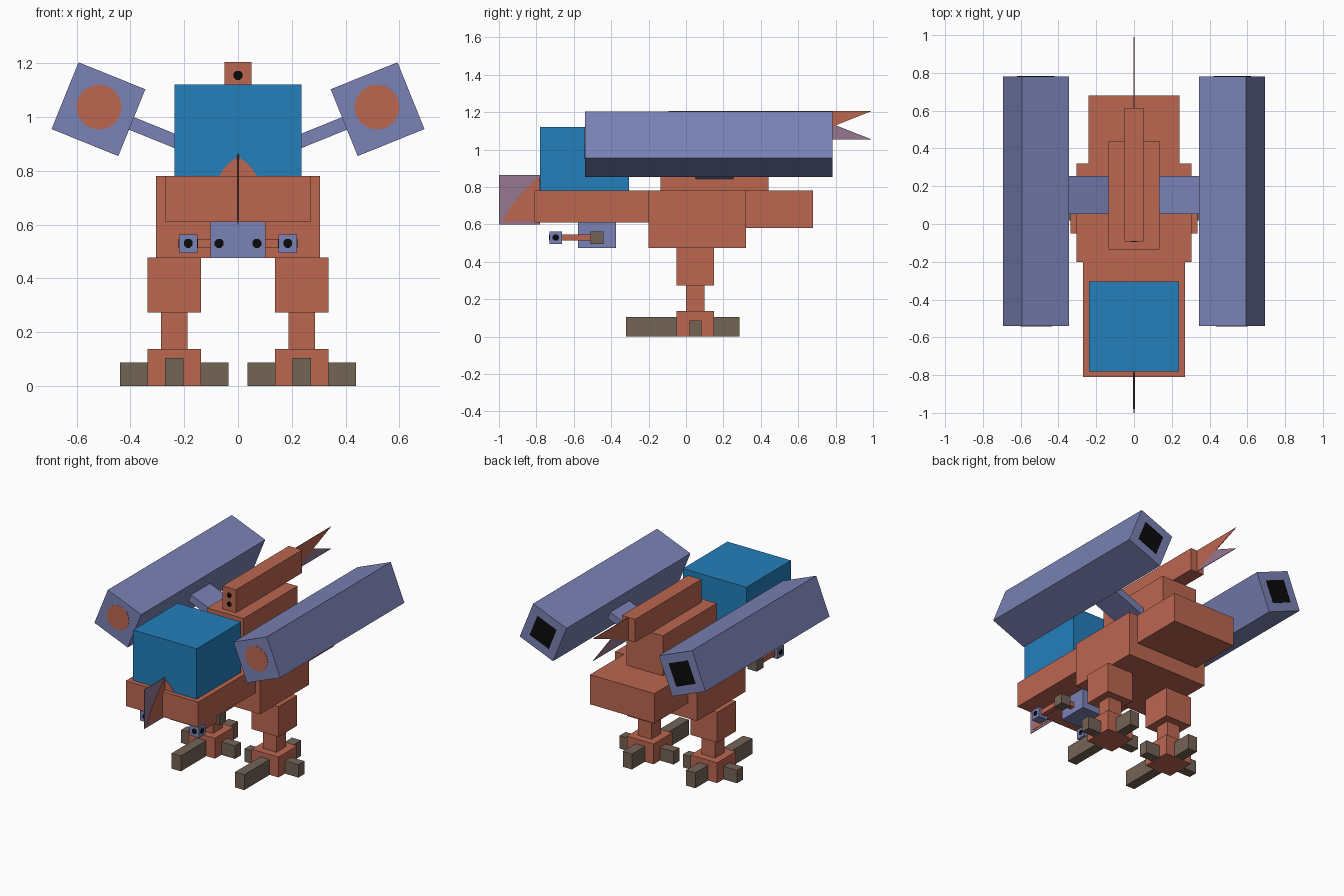
import bpy, bmesh, math
from mathutils import Matrix, Vector

if "Cube" in bpy.data.objects:
    bpy.data.objects.remove(bpy.data.objects["Cube"])


def mat(name, r, g, b):
    m = bpy.data.materials.new(name)
    lin = [((c / 255 + 0.055) / 1.055) ** 2.4 if c > 10 else c / 255 / 12.92 for c in (r, g, b)]
    m.diffuse_color = (*lin, 1)
    m.use_nodes = True
    m.node_tree.nodes["Principled BSDF"].inputs["Base Color"].default_value = m.diffuse_color
    return m


RUST = mat("rust_red", 187, 102, 80)
STEEL = mat("steel_violet", 122, 130, 181)
BLUE = mat("canopy_blue", 35, 127, 188)
BROWN = mat("toe_brown", 116, 99, 86)
BLACK = mat("black", 10, 10, 10)
MAUVE = mat("fin_mauve", 150, 119, 145)


def finish(name, bm, material):
    bmesh.ops.recalc_face_normals(bm, faces=bm.faces)
    mesh = bpy.data.meshes.new(name)
    bm.to_mesh(mesh)
    bm.free()
    mesh.materials.append(material)
    ob = bpy.data.objects.new(name, mesh)
    bpy.context.collection.objects.link(ob)
    return ob


def box(name, x, y, z, material, roll=0.0):
    """Box from ranges, optionally rolled about its own y axis."""
    c = Vector([(r[0] + r[1]) / 2 for r in (x, y, z)])
    size = [r[1] - r[0] for r in (x, y, z)]
    bm = bmesh.new()
    bmesh.ops.create_cube(bm, size=1)
    bmesh.ops.transform(bm, verts=bm.verts, matrix=Matrix.Translation(c)
                        @ Matrix.Rotation(roll, 4, 'Y') @ Matrix.Diagonal((*size, 1)))
    return finish(name, bm, material)


def plate(name, pts, material, axis, at, thick=0.004):
    """Thin polygon: axis 'Y' takes (x, z) points, axis 'X' takes (y, z) points."""
    def place(p, d):
        return (p[0], at + d, p[1]) if axis == 'Y' else (at + d, p[0], p[1])
    bm = bmesh.new()
    face = bm.faces.new([bm.verts.new(place(p, -thick / 2)) for p in pts])
    ext = bmesh.ops.extrude_face_region(bm, geom=[face])
    verts = [g for g in ext['geom'] if isinstance(g, bmesh.types.BMVert)]
    bmesh.ops.translate(bm, verts=verts, vec=(0, thick, 0) if axis == 'Y' else (thick, 0, 0))
    return finish(name, bm, material)


def ngon(cx, cz, r, n, turn=0.0):
    return [(cx + r * math.cos(turn + 2 * math.pi * i / n),
             cz + r * math.sin(turn + 2 * math.pi * i / n)) for i in range(n)]


def port(name, cx, cz, axis, at):
    plate(name, ngon(cx, cz, 0.018, 8, math.pi / 8), BLACK, axis, at)


# Body
box("nose", (-.27, .27), (-.81, -.2), (.61, .78), RUST)
box("hull", (-.305, .305), (-.2, .32), (.475, .78), RUST)
box("rear_hull", (-.24, .24), (.32, .68), (.58, .78), RUST)
box("cockpit", (-.237, .237), (-.78, -.305), (.78, 1.12), BLUE)
box("back_block", (-.135, .135), (-.135, .44), (.78, 1.05), RUST)
box("top_gun", (-.05, .05), (-.093, .613), (1.05, 1.205), RUST)
for i, z in enumerate((1.155, 1.095)):
    port(f"top_gun_port_{i}", 0, z, 'Y', -.093)

# Pointed marking on the cockpit front
plate("cockpit_marking", [(-.07, .78), (-.05, .812), (-.022, .838), (0, .852),
                          (.022, .838), (.05, .812), (.07, .78)], RUST, 'Y', -.78)

# Swallow tail fin
plate("tail_fin_upper", [(.613, 1.055), (.99, 1.205), (.613, 1.205)], RUST, 'X', 0)
plate("tail_fin_lower", [(.613, 1.055), (.99, 1.055), (.80, 1.13)], MAUVE, 'X', 0)

# Front fin with a red lower corner
plate("front_fin", [(-1, .60), (-.78, .60), (-.78, .865), (-1, .865)], MAUVE, 'X', 0)
plate("front_fin_marking", [(-.98, .615), (-.785, .615), (-.785, .86),
                            (-.88, .765), (-.94, .69)], RUST, 'X', 0, .008)

# Chin turret
box("chin_turret", (-.103, .103), (-.577, -.374), (.475, .612), STEEL)


def span(s, a, b):
    """Mirror an x range to side s."""
    return (a, b) if s > 0 else (-b, -a)


TILT = math.radians(22)
for s, side in ((1, "right"), (-1, "left")):
    # Chin guns
    port(f"chin_port_{side}", s * .07, .53, 'Y', -.577)
    box(f"chin_bar_{side}", span(s, .10, .155), (-.492, -.458), (.513, .547), RUST)
    box(f"chin_joint_{side}", span(s, .15, .22), (-.51, -.44), (.495, .563), BROWN)
    box(f"chin_barrel_{side}", span(s, .168, .202), (-.67, -.505), (.513, .547), RUST)
    box(f"chin_muzzle_{side}", span(s, .15, .22), (-.73, -.662), (.495, .563), STEEL)
    port(f"muzzle_port_{side}", s * .185, .53, 'Y', -.73)
    for k, x in enumerate((.15, .22)):
        port(f"muzzle_side_port_{side}_{k}", -.696, .53, 'X', s * x)

    # Leg and foot
    box(f"thigh_{side}", span(s, .137, .337), (-.05, .15), (.273, .477), RUST)
    box(f"shin_{side}", span(s, .187, .287), (0, .1), (.13, .28), RUST)
    box(f"foot_{side}", span(s, .137, .337), (-.05, .15), (0, .137), RUST)
    box(f"front_toe_{side}", span(s, .202, .271), (-.32, -.05), (0, .104), BROWN)
    box(f"back_toe_{side}", span(s, .202, .271), (.15, .287), (0, .104), BROWN)
    box(f"inner_toe_{side}", span(s, .035, .137), (.018, .082), (0, .087), BROWN)
    box(f"outer_toe_{side}", span(s, .337, .438), (.018, .082), (0, .087), BROWN)

    # Tilted arm and weapon pod
    box(f"arm_{side}", span(s, .115, .425), (.052, .255), (.90, .95), STEEL, -s * TILT)
    box(f"pod_{side}", span(s, .385, .653), (-.54, .782), (.895, 1.163), STEEL, -s * TILT)
    plate(f"pod_disc_{side}", ngon(s * .517, 1.037, .084, 16), RUST, 'Y', -.54)
    plate(f"pod_exhaust_{side}", ngon(s * .519, 1.029, .108, 4, math.pi / 4 + s * TILT),
          BLACK, 'Y', .782)
